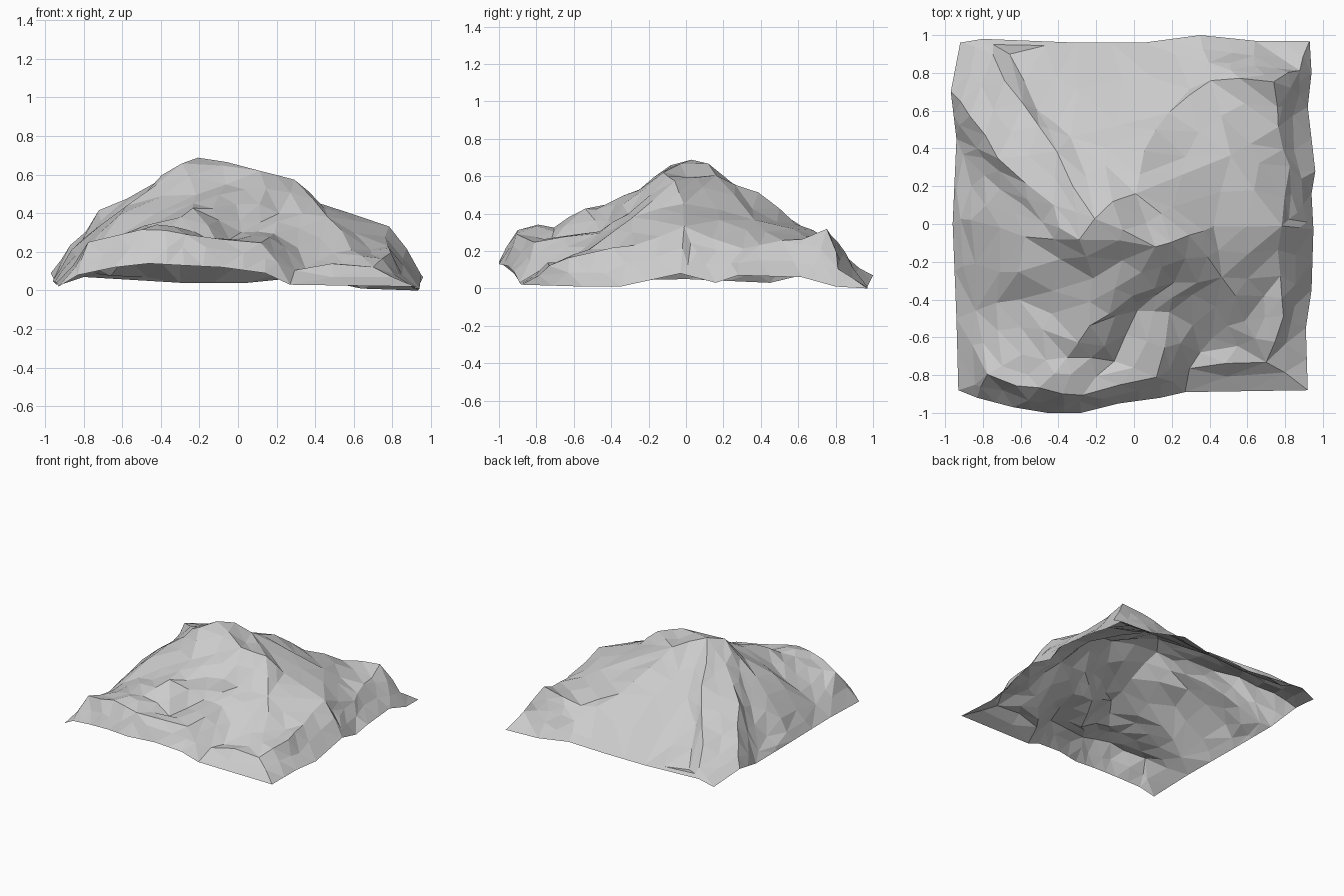
import bpy, bmesh, random
from mathutils import Vector
from mathutils.geometry import delaunay_2d_cdt

if "Cube" in bpy.data.objects:
    bpy.data.objects.remove(bpy.data.objects["Cube"])

random.seed(4)

# Ragged lower rim of the open terrain sheet
rim = [(-.93, -.88, .02), (-.83, -.92, .08), (-.64, -.97, .12), (-.46, -1, .14), (-.28, -1, .13),
       (-.08, -.95, .12), (.14, -.92, .09), (.27, -.89, .03), (.92, -.88, .02), (.91, -.55, .01),
       (.94, -.35, .01), (.95, -.03, .08), (.94, .16, .03), (.96, .28, .07), (.92, .62, .06),
       (.94, .8, .01), (.93, .97, 0), (.64, .97, .01), (.35, 1, .07), (.05, .96, .04),
       (-.3, .96, .04), (-.8, .98, .07), (-.92, .96, .03), (-.97, .7, .09), (-.94, .45, .03),
       (-.96, 0, .05), (-.94, -.5, .04)]

# Ridge and gully lines radiating from the summit
summit = (-.2, .04, .69)
lines = {
    "summit_step": [summit, (-.28, -.07, .66)],
    "east_ridge": [summit, (.1, -.13, .61), (.3, -.06, .58), (.43, 0, .46), (.77, -.02, .32)],
    "north_ridge": [summit, (0, .17, .61), (.05, .38, .5), (.17, .6, .34)],
    "northwest_spur": [summit, (-.43, .1, .57), (-.72, .36, .4), (-.88, .57, .24)],
    "back_rib": [(-.42, .38, .48), (-.6, .64, .32), (-.75, .9, .13)],
    "back_gully": [(-.33, .45, .42), (-.5, .6, .29), (-.66, .9, .08)],
    "west_gully": [(-.5, .02, .5), (-.7, .18, .34), (-.9, .36, .09)],
    "west_ridge": [(-.58, -.08, .45), (-.85, .03, .2)],
    "front_ridge": [(-.22, -.28, .5), (0, -.38, .46), (-.24, -.55, .41), (-.36, -.72, .34)],
    "front_lip": [(-.77, -.81, .24), (-.5, -.88, .31), (-.28, -.9, .3), (.12, -.8, .25), (.28, -.76, .12)],
    "front_gully": [(.03, -.45, .29), (-.1, -.72, .25)],
    "southeast_spur": [(.43, 0, .46), (.45, -.28, .39), (.6, -.5, .22)],
    "northeast_crest": [(.4, .77, .27), (.74, .76, .3), (.84, .72, .2)],
    "northeast_foot": [(.4, .84, .17), (.65, .84, .19), (.88, .82, .09)],
}
# Single knolls and hollows between the lines
spots = [(-.62, -.4, .3), (-.83, -.45, .14), (.22, -.32, .41), (.2, -.48, .29), (.4, -.6, .14),
         (-.6, -.7, .28), (.7, -.72, .13), (.78, -.5, .18), (.78, -.28, .22), (.86, .05, .19),
         (.82, .3, .22), (.5, .35, .38), (.75, .5, .25)]

pts, edges = list(rim), []
for line in lines.values():
    ids = []
    for p in line:
        if p not in pts:
            pts.append(p)
        ids.append(pts.index(p))
    edges += list(zip(ids, ids[1:]))
pts += spots

# Constrained triangulation keeps the creases along the lines
flat, _, tris, orig, _, _ = delaunay_2d_cdt([Vector(p[:2]) for p in pts], edges,
                                            [list(range(len(rim)))], 1, 1e-5)


def height(i):
    if orig[i]:
        return pts[orig[i][0]][2]
    near = sorted(pts, key=lambda p: (Vector(p[:2]) - flat[i]).length)[:2]
    return (near[0][2] + near[1][2]) / 2


bm = bmesh.new()
vs = [bm.verts.new((p.x, p.y, height(i))) for i, p in enumerate(flat)]
for t in tris:
    bm.faces.new([vs[i] for i in t])

# Finer rocky facets with small irregular shifts inside the rim
old = set(bm.verts)
bmesh.ops.subdivide_edges(bm, edges=[e for e in bm.edges if e.calc_length() > .16], cuts=1, use_grid_fill=True)
for v in bm.verts:
    if v not in old and not v.is_boundary:
        v.co += Vector((random.uniform(-.015, .015), random.uniform(-.015, .015), random.uniform(-.015, .018)))
bmesh.ops.triangulate(bm, faces=bm.faces[:])
bm.normal_update()
for f in bm.faces:
    if f.normal.z < 0:
        f.normal_flip()

mesh = bpy.data.meshes.new("mountain_terrain")
bm.to_mesh(mesh)
bm.free()
bpy.context.collection.objects.link(bpy.data.objects.new("mountain_terrain", mesh))
